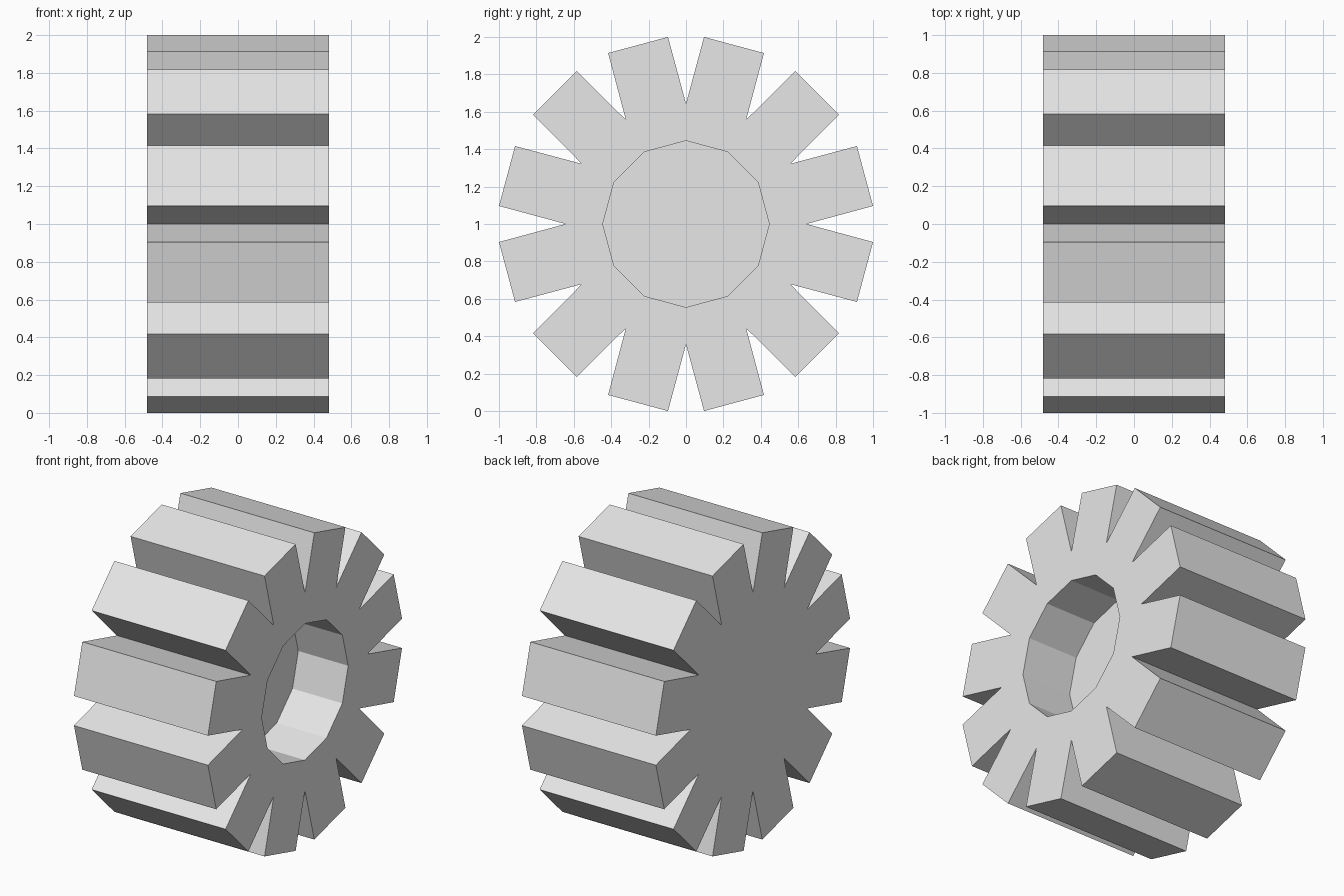
import bpy
import bmesh
from math import sin, cos, radians

cube = bpy.data.objects.get("Cube")
if cube:
    bpy.data.objects.remove(cube, do_unlink=True)

TEETH = 12
HALF_WIDTH = 0.483
TIP_RADIUS, ROOT_RADIUS, BORE_RADIUS = 1.0045, 0.643, 0.445
TIP_ANGLE = 5.5          # from a root to the nearest tooth corner
BORE_DEPTH = 0.36
STEP = 360 / TEETH

steel = bpy.data.materials.new("light_grey")
steel.use_nodes = True
grey = (0.8, 0.8, 0.8, 1)
steel.diffuse_color = grey
steel.node_tree.nodes["Principled BSDF"].inputs["Base Color"].default_value = grey

bm = bmesh.new()


def ring_point(x, radius, degrees):
    a = radians(degrees)
    return bm.verts.new((x, radius * sin(a), 1 + radius * cos(a)))


def gear_outline(x):
    # root, tooth corner, tooth corner for every tooth
    verts = []
    for i in range(TEETH):
        a = i * STEP
        verts += [ring_point(x, ROOT_RADIUS, a),
                  ring_point(x, TIP_RADIUS, a + TIP_ANGLE),
                  ring_point(x, TIP_RADIUS, a + STEP - TIP_ANGLE)]
    return verts


def bore_ring(x):
    return [ring_point(x, BORE_RADIUS, i * STEP) for i in range(TEETH)]


def bridge(a, b):
    for i in range(len(a)):
        j = (i + 1) % len(a)
        bm.faces.new((a[i], a[j], b[j], b[i]))


closed_side = gear_outline(-HALF_WIDTH)
open_side = gear_outline(HALF_WIDTH)
rim = bore_ring(HALF_WIDTH)
floor = bore_ring(HALF_WIDTH - BORE_DEPTH)

# Toothed outside, bore wall, closed end and bore floor
bridge(closed_side, open_side)
bridge(rim, floor)
bm.faces.new(closed_side)
bm.faces.new(floor)

# Open end, one sector per tooth around the bore
for i in range(TEETH):
    j = (i + 1) % TEETH
    bm.faces.new((*open_side[3 * i:3 * i + 3], open_side[3 * j], rim[j], rim[i]))

bmesh.ops.recalc_face_normals(bm, faces=bm.faces)
mesh = bpy.data.meshes.new("gear_wheel")
bm.to_mesh(mesh)
bm.free()
mesh.materials.append(steel)
gear = bpy.data.objects.new("gear_wheel", mesh)
bpy.context.collection.objects.link(gear)
